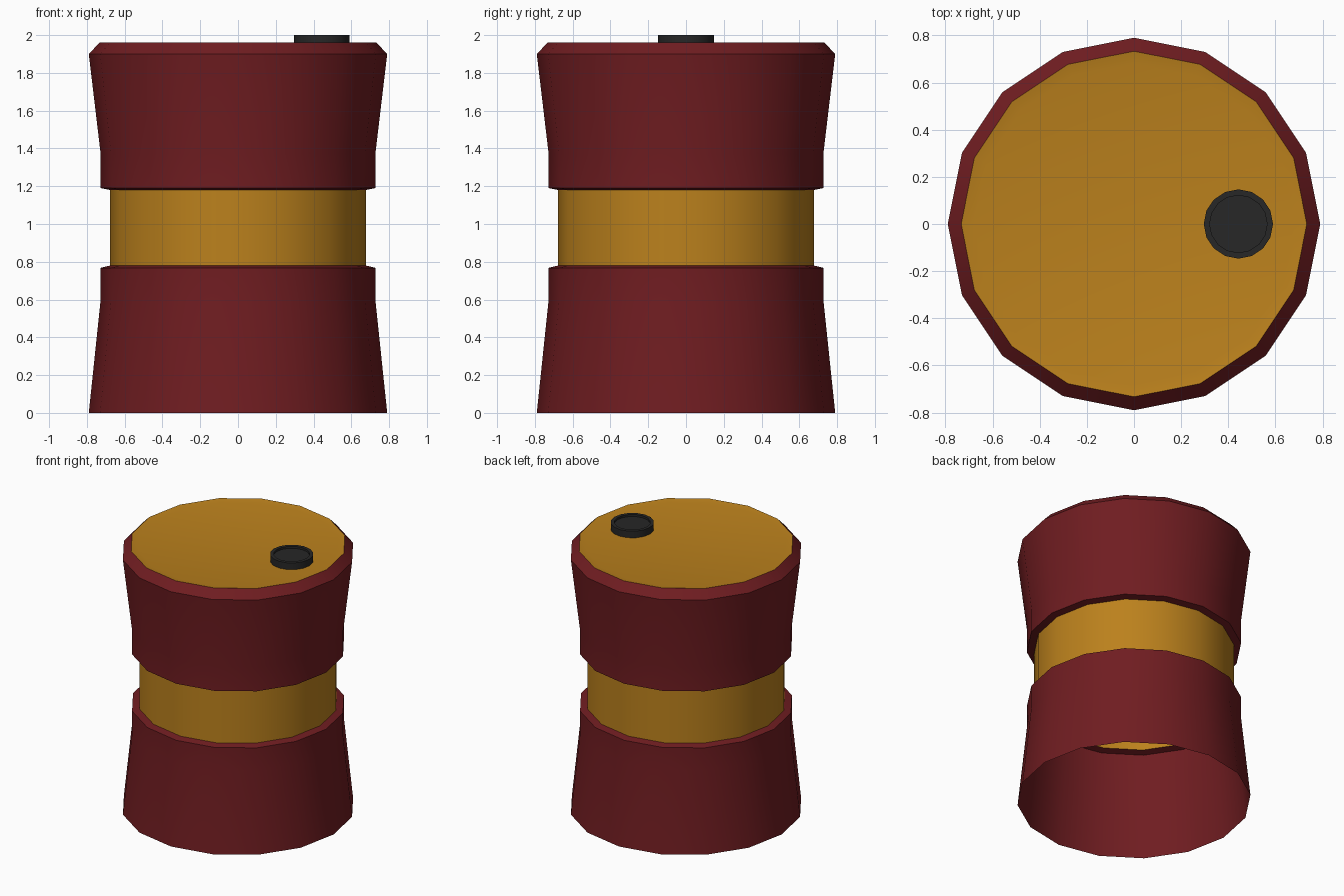
import bpy, bmesh, math

if "Cube" in bpy.data.objects:
    bpy.data.objects.remove(bpy.data.objects["Cube"])

SIDES = 16


def material(name, color):
    m = bpy.data.materials.new(name)
    m.diffuse_color = (*color, 1)
    m.use_nodes = True
    m.node_tree.nodes["Principled BSDF"].inputs["Base Color"].default_value = m.diffuse_color
    return m


def lathe(name, profile, mat, x=0.0):
    """Revolve (radius, z) points, listed so the faces point outward; radius 0 closes to a disc."""
    bm = bmesh.new()
    rings = []
    for r, z in profile:
        if r == 0:
            continue
        rings.append([bm.verts.new((r * math.cos(2 * math.pi * i / SIDES),
                                    r * math.sin(2 * math.pi * i / SIDES), z))
                      for i in range(SIDES)])
    for a, b in zip(rings, rings[1:]):
        for i in range(SIDES):
            j = (i + 1) % SIDES
            bm.faces.new((a[i], a[j], b[j], b[i]))
    if profile[-1][0] == 0:
        bm.faces.new(rings[-1])
    me = bpy.data.meshes.new(name)
    bm.to_mesh(me)
    bm.free()
    me.materials.append(mat)
    ob = bpy.data.objects.new(name, me)
    ob.location.x = x
    bpy.context.collection.objects.link(ob)
    bpy.ops.object.select_all(action='DESELECT')
    ob.select_set(True)
    bpy.context.view_layer.objects.active = ob
    bpy.ops.object.shade_smooth_by_angle(angle=math.radians(35))
    return ob


red = material("red", (0.16, 0.012, 0.015))
yellow = material("yellow", (0.50, 0.22, 0.012))
black = material("black", (0.02, 0.02, 0.02))

# Flared lower shell, open underneath
lathe("lower_shell", [(0.79, 0), (0.727, 0.6), (0.727, 0.768), (0.677, 0.78)], red)
# Narrow waist band
lathe("waist_band", [(0.677, 0.78), (0.677, 1.18)], yellow)
# Flared upper shell with bevelled shoulder
lathe("upper_shell", [(0.677, 1.18), (0.727, 1.19), (0.727, 1.37),
                      (0.79, 1.9), (0.733, 1.96)], red)
# Lid with a shallow sloped rim
lathe("lid", [(0.733, 1.96), (0.68, 1.95), (0, 1.95)], yellow)
# Filler cap with recessed top
lathe("filler_cap", [(0.147, 1.95), (0.147, 2.0), (0.122, 2.0),
                     (0.122, 1.985), (0, 1.985)], black, x=0.443)
